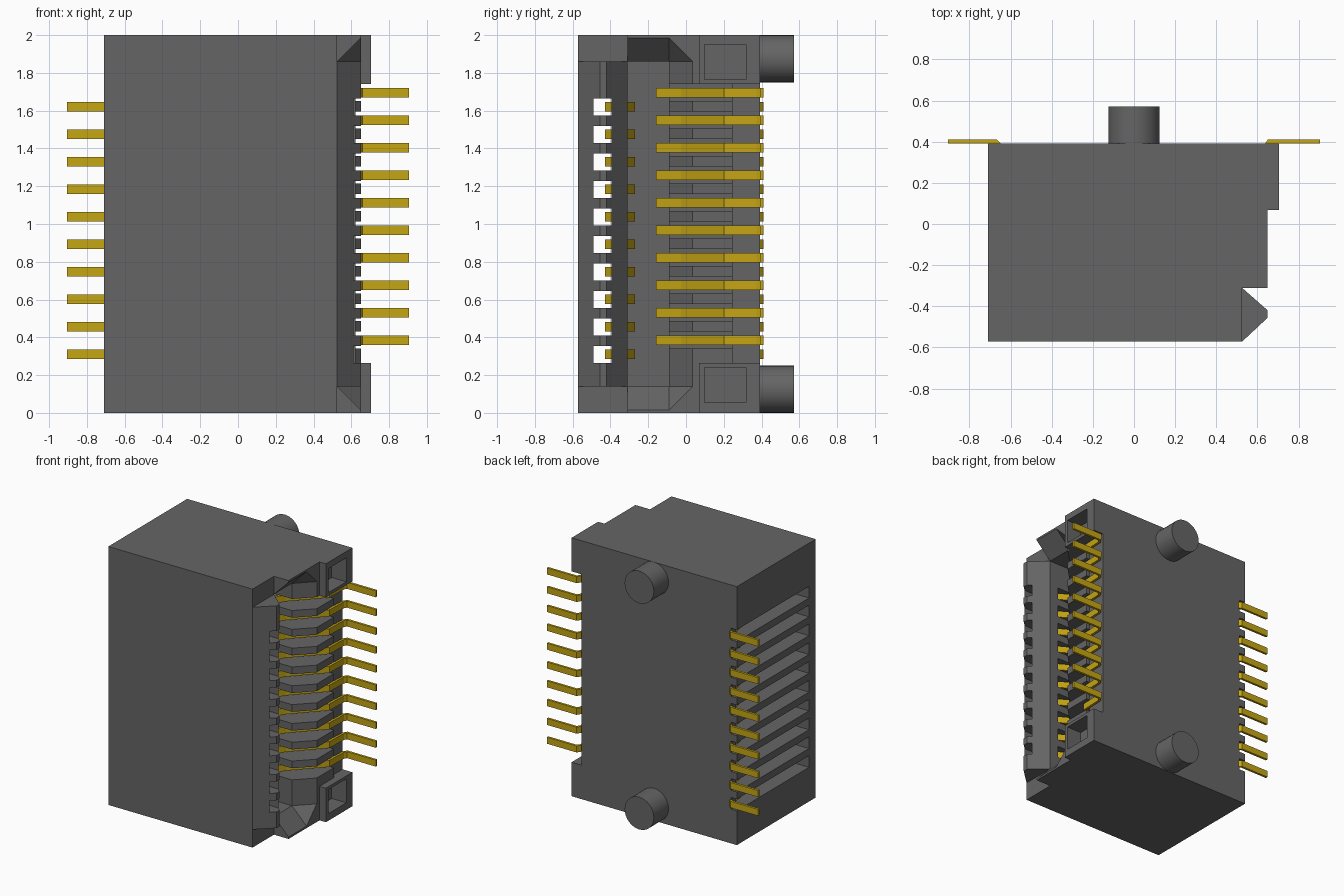
import bpy, bmesh, math
from mathutils import Vector

cube = bpy.data.objects.get("Cube")
if cube:
    bpy.data.objects.remove(cube, do_unlink=True)


def material(name, rgb):
    m = bpy.data.materials.new(name)
    m.use_nodes = True
    m.diffuse_color = (*rgb, 1)
    m.node_tree.nodes["Principled BSDF"].inputs["Base Color"].default_value = (*rgb, 1)
    return m


GREY = material("dark grey plastic", (0.13, 0.13, 0.13))
GOLD = material("gold metal", (0.56, 0.38, 0.007))


def finish(name, bm, mat):
    bmesh.ops.recalc_face_normals(bm, faces=bm.faces[:])
    me = bpy.data.meshes.new(name)
    bm.to_mesh(me)
    bm.free()
    me.materials.append(mat)
    ob = bpy.data.objects.new(name, me)
    bpy.context.collection.objects.link(ob)
    return ob


def add_prism(bm, profile, z0, z1):
    """Extrude an xy outline from z0 to z1."""
    face = bm.faces.new([bm.verts.new((x, y, z0)) for x, y in profile])
    ext = bmesh.ops.extrude_face_region(bm, geom=[face])["geom"]
    top = [v for v in ext if isinstance(v, bmesh.types.BMVert)]
    bmesh.ops.translate(bm, verts=top, vec=(0, 0, z1 - z0))


def prisms(name, profile, spans, mat=GREY):
    bm = bmesh.new()
    for z0, z1 in spans:
        add_prism(bm, profile, z0, z1)
    return finish(name, bm, mat)


def rect(x0, x1, y0, y1):
    return [(x0, y0), (x1, y0), (x1, y1), (x0, y1)]


def cut(target, cutter):
    mod = target.modifiers.new("cut", 'BOOLEAN')
    mod.operation = 'DIFFERENCE'
    mod.solver = 'EXACT'
    mod.object = cutter
    bpy.ops.object.select_all(action='DESELECT')
    bpy.context.view_layer.objects.active = target
    target.select_set(True)
    bpy.ops.object.modifier_apply(modifier=mod.name)
    bpy.data.objects.remove(cutter, do_unlink=True)


PITCH = 0.1456
left_z = [0.31 + PITCH * i for i in range(10)]     # contact row leaving at -x
right_z = [0.385 + PITCH * i for i in range(10)]   # contact row leaving at +x


def spans(zs, w):
    return [(z - w / 2, z + w / 2) for z in zs]


# Housing outline, with the pointed lip along the mouth
housing = prisms("housing", [
    (-0.71, -0.572), (0.525, -0.572), (0.65, -0.455), (0.65, -0.42), (0.525, -0.31),
    (0.65, -0.31), (0.65, 0.068), (0.705, 0.068), (0.705, 0.392), (-0.71, 0.392)],
    [(0, 2)])

# Lip stops short of both ends
cut(housing, prisms("lip_end_cutter", rect(0.525, 0.8, -0.7, -0.31), [(-0.1, 0.14), (1.86, 2.1)]))

# Funnel lead-in: small opening widening toward +x
bm = bmesh.new()
for x, s in ((0.525, 0.0), (0.65, 1.0), (0.75, 1.0)):
    for y, e in ((-0.31, 0.125), (-0.09, 0.125), (-0.09 + 0.125 * s, 0)):
        for z in (0.14 - e * s, 1.86 + e * s):
            bm.verts.new((x, y, z))
bmesh.ops.remove_doubles(bm, verts=bm.verts[:], dist=1e-5)
hull = bmesh.ops.convex_hull(bm, input=bm.verts[:])
bmesh.ops.delete(bm, geom=list({v for v in hull["geom_interior"] + hull["geom_unused"]
                                if isinstance(v, bmesh.types.BMVert)}), context='VERTS')
cut(housing, finish("funnel_cutter", bm, GREY))

# Card cavity
cut(housing, prisms("cavity_cutter", rect(-0.25, 0.6, -0.31, -0.09), [(0.14, 1.86)]))

# Recess between the two end blocks
cut(housing, prisms("recess_cutter", [
    (0.65, 0.0), (0.8, 0.0), (0.8, 0.5), (0.62, 0.5), (0.62, 0.245), (0.65, 0.245)],
    [(0.263, 1.74)]))

# Contact slots on the mating side
cut(housing, prisms("right_slot_cutter", rect(0.15, 0.8, -0.2, 0.245), spans(right_z, 0.09)))

# Contact slots on the other side, running through the lip
cut(housing, prisms("left_slot_cutter", [
    (-0.8, 0.45), (-0.66, 0.45), (-0.66, 0.33), (-0.4, 0.33), (-0.4, -0.395), (0, -0.395),
    (0, -0.25), (0.45, -0.25), (0.45, -0.395), (0.8, -0.395), (0.8, -0.49), (-0.8, -0.49)],
    spans(left_z, 0.09)))

# Square pockets in the end blocks
cut(housing, prisms("pocket_cutter", rect(0.58, 0.8, 0.097, 0.318), [(0.055, 0.24), (1.765, 1.95)]))


def ribbon(path, t):
    """Closed outline of a strip of thickness t along a path."""
    pts = [Vector(p) for p in path]
    a, b = [], []
    for i, p in enumerate(pts):
        d0 = (p - pts[max(i - 1, 0)]).normalized()
        d1 = (pts[min(i + 1, len(pts) - 1)] - p).normalized()
        d = (d0 + d1).normalized()
        ref = d1 if d1.length else d0
        n = Vector((-d.y, d.x)) * (t / 2 / max(0.5, d.dot(ref)))
        a.append(tuple(p + n))
        b.append(tuple(p - n))
    return a + b[::-1]


# Bent spring contacts
prisms("right_contacts", ribbon([
    (0.905, 0.401), (0.655, 0.401), (0.638, 0.375), (0.632, 0.205),
    (0.42, -0.02), (0.34, -0.155)], 0.018), spans(right_z, 0.05), GOLD)
prisms("left_contacts", ribbon([
    (-0.905, 0.401), (-0.67, 0.401), (-0.645, 0.375), (-0.61, 0.2), (-0.5, -0.37),
    (-0.42, -0.42), (0.1, -0.42), (0.3, -0.28), (0.42, -0.35)], 0.018),
    spans(left_z, 0.05), GOLD)

# Round locating pegs on the back
for name, z in (("lower_peg", 0.125), ("upper_peg", 1.875)):
    bpy.ops.mesh.primitive_cylinder_add(vertices=32, radius=0.125, depth=0.2,
                                        location=(0, 0.472, z), rotation=(math.pi / 2, 0, 0))
    peg = bpy.context.object
    peg.name = name
    peg.data.materials.append(GREY)
    bpy.ops.object.shade_smooth_by_angle(angle=math.radians(30))
